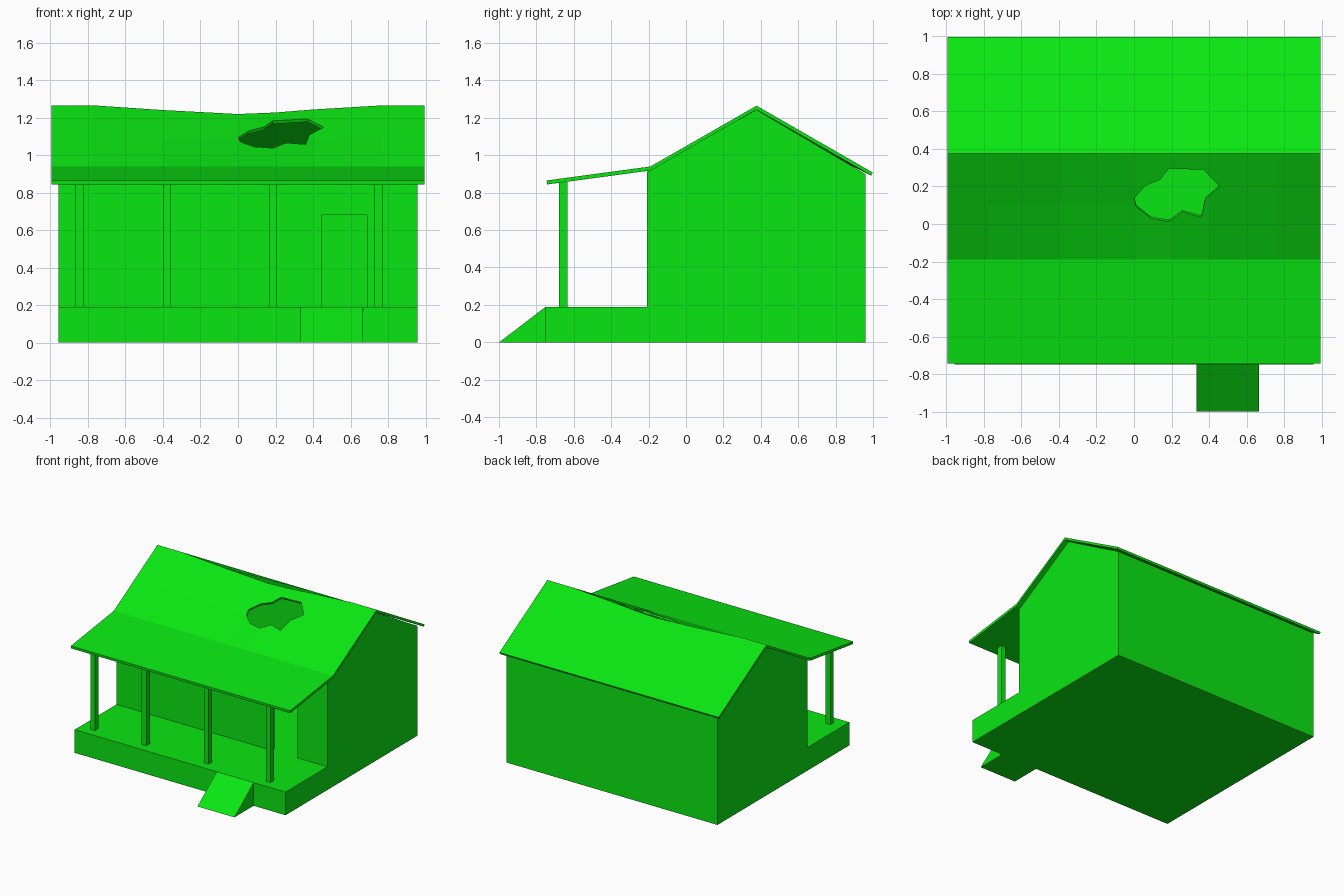
import bpy, bmesh

if "Cube" in bpy.data.objects:
    bpy.data.objects.remove(bpy.data.objects["Cube"])

green = bpy.data.materials.new("green")
green.diffuse_color = (0.003, 0.8, 0.006, 1)
green.use_nodes = True
green.node_tree.nodes["Principled BSDF"].inputs["Base Color"].default_value = green.diffuse_color


def loft(name, rings, cutter=False):
    """Skin a list of equal-length point rings and cap both ends."""
    bm = bmesh.new()
    loops = [[bm.verts.new(p) for p in ring] for ring in rings]
    n = len(loops[0])
    for a, b in zip(loops, loops[1:]):
        for i in range(n):
            j = (i + 1) % n
            bm.faces.new((a[i], a[j], b[j], b[i]))
    bm.faces.new(loops[0])
    bm.faces.new(loops[-1])
    bmesh.ops.recalc_face_normals(bm, faces=bm.faces)
    me = bpy.data.meshes.new(name)
    bm.to_mesh(me)
    bm.free()
    ob = bpy.data.objects.new(name, me)
    bpy.context.collection.objects.link(ob)
    me.materials.append(green)
    if cutter:
        ob.hide_render = True
        ob.display_type = 'WIRE'
    return ob


def along_x(name, profile, x0, x1, cutter=False):
    return loft(name, [[(x, y, z) for y, z in profile] for x in (x0, x1)], cutter)


def box(name, x0, x1, y0, y1, z0, z1, cutter=False):
    return along_x(name, [(y0, z0), (y1, z0), (y1, z1), (y0, z1)], x0, x1, cutter)


def cut(ob, cutter):
    m = ob.modifiers.new("cut", 'BOOLEAN')
    m.operation = 'DIFFERENCE'
    m.solver = 'EXACT'
    m.object = cutter


FLOOR = 0.19

# Hollow cabin with gable ends, and the porch deck in front
house = along_x("house_walls_and_porch", [
    (-0.75, 0), (0.959, 0), (0.959, 0.9), (0.377, 1.243),
    (-0.208, 0.912), (-0.208, FLOOR), (-0.75, FLOOR)], -0.957, 0.957)
cut(house, box("room_cutter", -0.917, 0.917, -0.168, 0.917, FLOOR, 2, True))
cut(house, box("door_cutter", 0.449, 0.687, -0.3, 0.1, FLOOR, 0.68, True))

# Entry ramp
along_x("ramp", [(-0.999, 0), (-0.75, 0), (-0.75, FLOOR)], 0.332, 0.667)

# Porch posts
for i, x in enumerate((-0.845, -0.378, 0.187, 0.749)):
    box(f"porch_post_{i + 1}", x - 0.021, x + 0.021, -0.678, -0.634, FLOOR, 0.857)

# Sagging roof: one cross-section per (x, ridge drop)
sag = [(-0.995, 0), (-0.77, 0), (-0.4, 0.025), (0, 0.046), (0.2, 0.038),
       (0.4, 0.022), (0.77, 0), (0.995, 0)]
roof = loft("roof", [[
    (x, -0.745, 0.865), (x, -0.19, 0.94), (x, 0.1, 1.106 - 0.7 * d),
    (x, 0.377, 1.265 - d), (x, 0.998, 0.908),
    (x, 0.99, 0.892), (x, 0.377, 1.244 - d),
    (x, 0.1, 1.085 - 0.7 * d), (x, -0.187, 0.919), (x, -0.743, 0.844)]
    for x, d in sag])

# Ragged hole in the front slope
hole = [(0, 0.138), (0.06, 0.207), (0.14, 0.242), (0.185, 0.302), (0.37, 0.302),
        (0.457, 0.212), (0.38, 0.142), (0.36, 0.044), (0.257, 0.07),
        (0.187, 0.018), (0.09, 0.034), (0.013, 0.093)]
# The cut runs square to the slope
cut(roof, loft("hole_cutter", [[(x, y - 0.5 * k, 1.1 + 0.5 * (y - 0.16) + k * 0.9)
                                for x, y in hole] for k in (-0.06, 0.06)], True))
